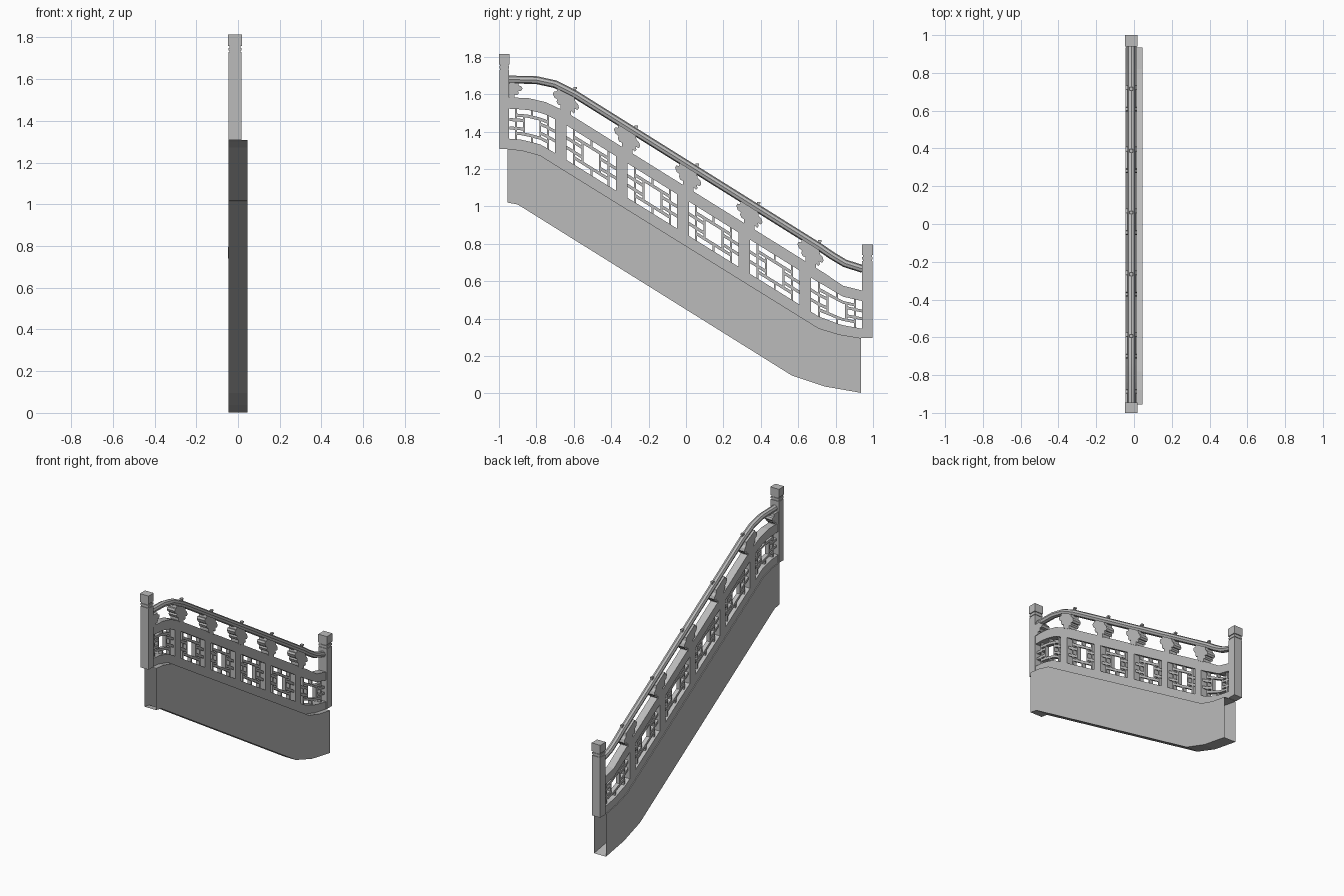
import bpy
import bmesh

cube = bpy.data.objects.get("Cube")
if cube:
    bpy.data.objects.remove(cube, do_unlink=True)

stone = bpy.data.materials.new("grey stone")
stone.use_nodes = True
GREY = (0.5, 0.5, 0.5, 1)
stone.diffuse_color = GREY
stone.node_tree.nodes["Principled BSDF"].inputs["Base Color"].default_value = GREY

# Side outlines as (y, z) paths running down the stairs
BASE_BOTTOM = [(-0.955, 1.02), (-0.9, 1.01), (0.565, 0.096), (0.74, 0.037), (0.935, 0.003)]
BASE_TOP = [(-0.955, 1.307), (-0.88, 1.3), (-0.78, 1.273), (-0.72, 1.235),
            (0.71, 0.348), (0.82, 0.315), (0.94, 0.295)]
RAIL_TOP = [(-0.95, 1.583), (-0.84, 1.578), (-0.75, 1.557), (-0.65, 1.51),
            (0.74, 0.643), (0.84, 0.575), (0.94, 0.55)]
HAND = [(-0.95, 1.678), (-0.8, 1.675), (-0.7, 1.653), (-0.595, 1.6),
        (0.71, 0.785), (0.78, 0.737), (0.85, 0.695), (0.945, 0.665)]
MID = -0.014      # centre plane of the railing
STEP = 0.327      # spacing of the panels


def height(path, y):
    for (ya, za), (yb, zb) in zip(path, path[1:]):
        if y <= yb:
            break
    t = min(max((y - ya) / (yb - ya), 0), 1)
    return za + (zb - za) * t


def strip(bm, lo, hi, y0, y1, f0, f1, x0, x1, caps=True):
    """Band between fractions f0 and f1 of the space between two paths."""
    ys = sorted({y0, y1} | {p[0] for p in lo + hi if y0 < p[0] < y1})
    rings = []
    for y in ys:
        a, b = height(lo, y), height(hi, y)
        za, zb = a + (b - a) * f0, a + (b - a) * f1
        rings.append([bm.verts.new(c) for c in
                      ((x0, y, za), (x1, y, za), (x1, y, zb), (x0, y, zb))])
    for r, n in zip(rings, rings[1:]):
        for i in range(4):
            j = (i + 1) % 4
            bm.faces.new((r[j], r[i], n[i], n[j]))
    if caps:
        bm.faces.new(rings[0])
        bm.faces.new(rings[-1][::-1])


def box(bm, x0, x1, y0, y1, z0, z1):
    strip(bm, [(y0, z0), (y1, z0)], [(y0, z1), (y1, z1)], y0, y1, 0, 1, x0, x1)


def finish(bm, name):
    mesh = bpy.data.meshes.new(name)
    bm.to_mesh(mesh)
    bm.free()
    mesh.materials.append(stone)
    ob = bpy.data.objects.new(name, mesh)
    bpy.context.collection.objects.link(ob)
    return ob


# Sloping side wall, a sleeve open at both ends
bm = bmesh.new()
strip(bm, BASE_BOTTOM, BASE_TOP, -0.955, 0.935, 0, 1, -0.045, 0.045, caps=False)
finish(bm, "side_wall")

# End posts with grooved caps
for name, y0, y1, z0, z1 in (("upper_post", -1, -0.944, 1.307, 1.815),
                             ("lower_post", 0.94, 1, 0.295, 0.795)):
    bm = bmesh.new()
    for inset, low, top in ((0.002, z0, z1 - 0.086), (0.006, z1 - 0.086, z1 - 0.078),
                            (0.002, z1 - 0.078, z1 - 0.066), (0.006, z1 - 0.066, z1 - 0.056),
                            (0, z1 - 0.056, z1)):
        box(bm, -0.047 + inset, 0.019 - inset, y0 + inset, y1 - inset, low, top)
    finish(bm, name)

# Top and bottom rails with uprights between the panels
bm = bmesh.new()
X0, X1 = MID - 0.026, MID + 0.026
strip(bm, BASE_TOP, RAIL_TOP, -0.95, 0.94, 0.0, 0.2, X0, X1)
strip(bm, BASE_TOP, RAIL_TOP, -0.95, 0.94, 0.78, 1.0, X0, X1)
centres = [-0.67 + STEP * k for k in range(5)]
for c in centres:
    strip(bm, BASE_TOP, RAIL_TOP, c - 0.031, c + 0.031, 0.2, 0.78, X0, X1)
finish(bm, "railing_frame")

# Lattice bars in each panel, in panel fractions: u0, u1, v0, v1
T, W = 0.05, 0.04
BARS = [(0.13, 0.13 + W, 0, 1), (0.87 - W, 0.87, 0, 1),
        (0.3, 0.3 + W, 0.2, 0.8), (0.7 - W, 0.7, 0.2, 0.8),
        (0.13, 0.87, 0.2 - T, 0.2 + T), (0.13, 0.87, 0.8 - T, 0.8 + T),
        (0.5 - W / 2, 0.5 + W / 2, 0, 0.2), (0.5 - W / 2, 0.5 + W / 2, 0.8, 1)]
for v in (0.36, 0.64):
    BARS += [(0, 0.3, v - T, v + T), (0.7, 1, v - T, v + T)]
bm = bmesh.new()
edges = [-0.945] + centres + [0.945]
for k, (a, b) in enumerate(zip(edges, edges[1:])):
    a += 0.031 if k else 0
    b -= 0.031 if k < 5 else 0
    for u0, u1, v0, v1 in BARS:
        strip(bm, BASE_TOP, RAIL_TOP, a + (b - a) * u0, a + (b - a) * u1,
              0.2 + 0.58 * v0, 0.2 + 0.58 * v1, MID - 0.014, MID + 0.014)
finish(bm, "lattice")

# Cloud-shaped brackets carrying the handrail: half outline as (dy, fraction of gap)
LOBES = [(0.028, -0.05), (0.028, 0.2), (0.042, 0.17), (0.05, 0.3), (0.045, 0.42),
         (0.062, 0.45), (0.07, 0.6), (0.064, 0.75), (0.05, 0.8), (0.046, 0.98)]


def bracket(bm, c, outline):
    ring = []
    for dy, f in outline:
        y = c + dy
        a, b = height(RAIL_TOP, y), height(HAND, y) - 0.015
        ring.append((y, a + (b - a) * f))
    near = [bm.verts.new((MID - 0.03, y, z)) for y, z in ring]
    far = [bm.verts.new((MID + 0.03, y, z)) for y, z in ring]
    bm.faces.new(near[::-1])
    bm.faces.new(far)
    for i in range(len(ring)):
        j = (i + 1) % len(ring)
        bm.faces.new((near[i], near[j], far[j], far[i]))


bm = bmesh.new()
mirrored = [(-dy, f) for dy, f in reversed(LOBES)]
for c in centres:
    bracket(bm, c + 0.028, LOBES + mirrored)
bracket(bm, -0.944, LOBES + [(0, 0.98), (0, -0.05)])
bmesh.ops.recalc_face_normals(bm, faces=bm.faces[:])
finish(bm, "brackets")

# Round handrail
curve = bpy.data.curves.new("handrail", "CURVE")
curve.dimensions = "3D"
curve.bevel_depth = 0.021
curve.bevel_resolution = 2
curve.use_fill_caps = True
spline = curve.splines.new("POLY")
spline.points.add(len(HAND) - 1)
for p, (y, z) in zip(spline.points, HAND):
    p.co = (MID, y, z, 1)
curve.materials.append(stone)
rail = bpy.data.objects.new("handrail", curve)
bpy.context.collection.objects.link(rail)
bpy.ops.object.select_all(action="DESELECT")
rail.select_set(True)
bpy.context.view_layer.objects.active = rail
bpy.ops.object.convert(target="MESH")
bpy.ops.object.shade_smooth_by_angle()

# Small pins on top of the handrail
bm = bmesh.new()
for k in range(5):
    y = -0.593 + STEP * k
    z = height(HAND, y) + 0.02
    box(bm, MID - 0.006, MID + 0.006, y - 0.006, y + 0.006, z - 0.01, z + 0.014)
    box(bm, MID - 0.009, MID + 0.009, y - 0.009, y + 0.009, z + 0.008, z + 0.018)
finish(bm, "rail_pins")
